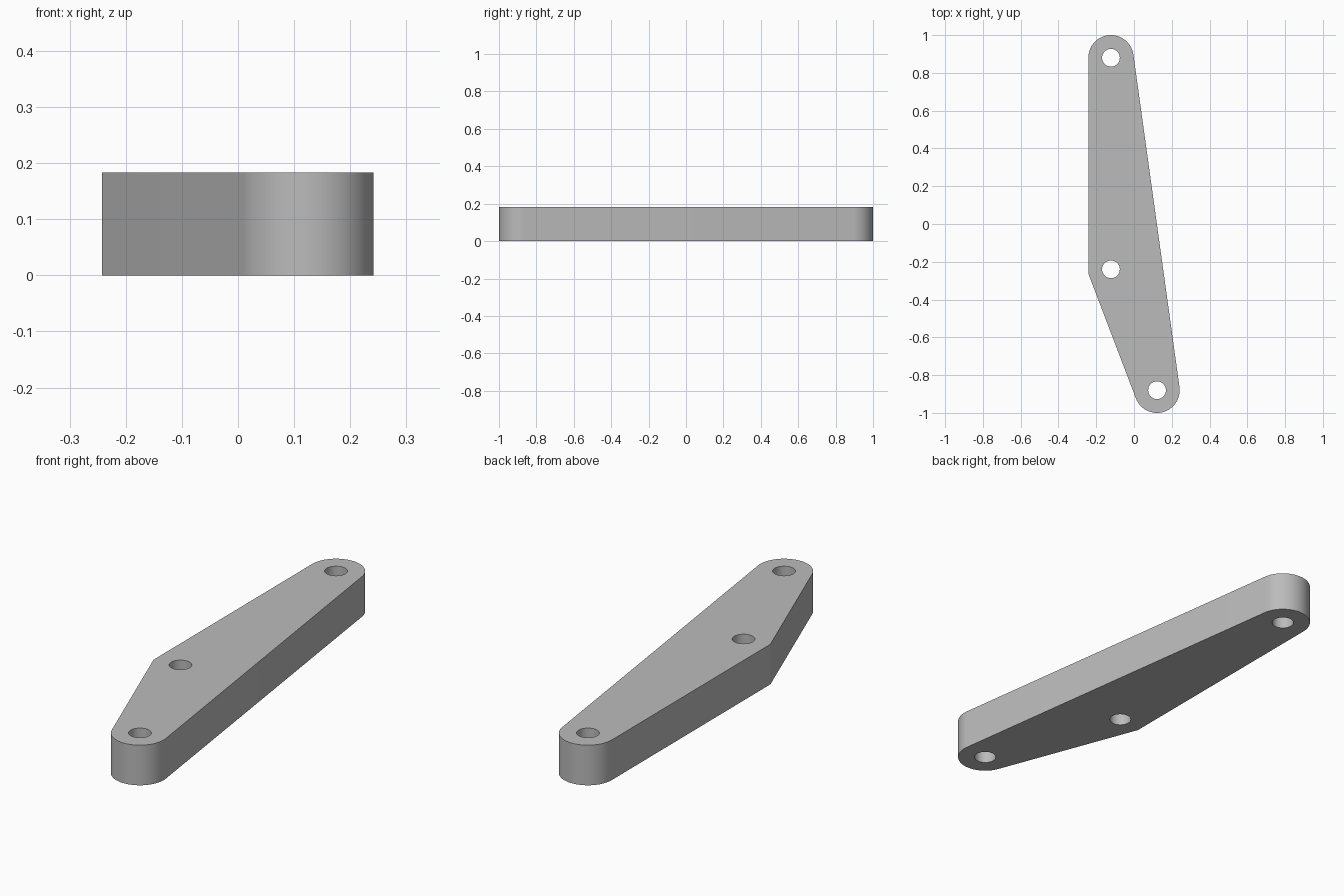
import bpy
import bmesh
from math import atan2, cos, sin, pi, radians
from mathutils import Vector

cube = bpy.data.objects.get("Cube")
if cube:
    bpy.data.objects.remove(cube)

HEIGHT = 0.183
END_R = 0.12
HOLE_R = 0.047
BACK = Vector((-0.122, 0.88))
MIDDLE = Vector((-0.122, -0.24))
FRONT = Vector((0.122, -0.88))


def arc(center, radius, start, end, steps):
    """Points along an arc, both ends included."""
    angles = (start + (end - start) * i / steps for i in range(steps + 1))
    return [center + radius * Vector((cos(a), sin(a))) for a in angles]


def edge_angle(a, b):
    """Direction of the outward normal for a counter-clockwise edge a-b."""
    d = b - a
    return atan2(-d.x, d.y)


# Outline: the band of constant margin around the three pivots
right = edge_angle(FRONT, BACK)
left = pi
slant = edge_angle(MIDDLE, FRONT) % (2 * pi)
half = (slant - left) / 2
corner = MIDDLE + END_R / cos(half) * Vector((cos(left + half), sin(left + half)))
outline = arc(BACK, END_R, right, left, 32) + [corner]
outline += arc(FRONT, END_R, slant, right + 2 * pi, 32)

# Pivot holes
loops = [outline]
for pivot in (BACK, MIDDLE, FRONT):
    loops.append(arc(pivot, HOLE_R, 0, 2 * pi, 32)[:-1])

# Fill the profile and extrude it into a plate
bm = bmesh.new()
edges = []
for loop in loops:
    verts = [bm.verts.new((p.x, p.y, 0)) for p in loop]
    edges += [bm.edges.new((v, verts[i - 1])) for i, v in enumerate(verts)]
bmesh.ops.triangle_fill(bm, edges=edges, use_beauty=True, normal=(0, 0, 1))
result = bmesh.ops.extrude_face_region(bm, geom=bm.faces[:], use_keep_orig=True)
top = [g for g in result["geom"] if isinstance(g, bmesh.types.BMVert)]
bmesh.ops.translate(bm, verts=top, vec=(0, 0, HEIGHT))
bmesh.ops.recalc_face_normals(bm, faces=bm.faces[:])

mesh = bpy.data.meshes.new("lever_arm")
bm.to_mesh(mesh)
bm.free()
lever = bpy.data.objects.new("lever_arm", mesh)
bpy.context.collection.objects.link(lever)

# Plain grey finish
grey = bpy.data.materials.new("plain_grey")
grey.use_nodes = True
color = (0.5, 0.5, 0.5, 1)
grey.diffuse_color = color
grey.node_tree.nodes["Principled BSDF"].inputs["Base Color"].default_value = color
mesh.materials.append(grey)

# Smooth round walls, crisp rims
bpy.ops.object.select_all(action="DESELECT")
lever.select_set(True)
bpy.context.view_layer.objects.active = lever
bpy.ops.object.shade_smooth_by_angle(angle=radians(20))
